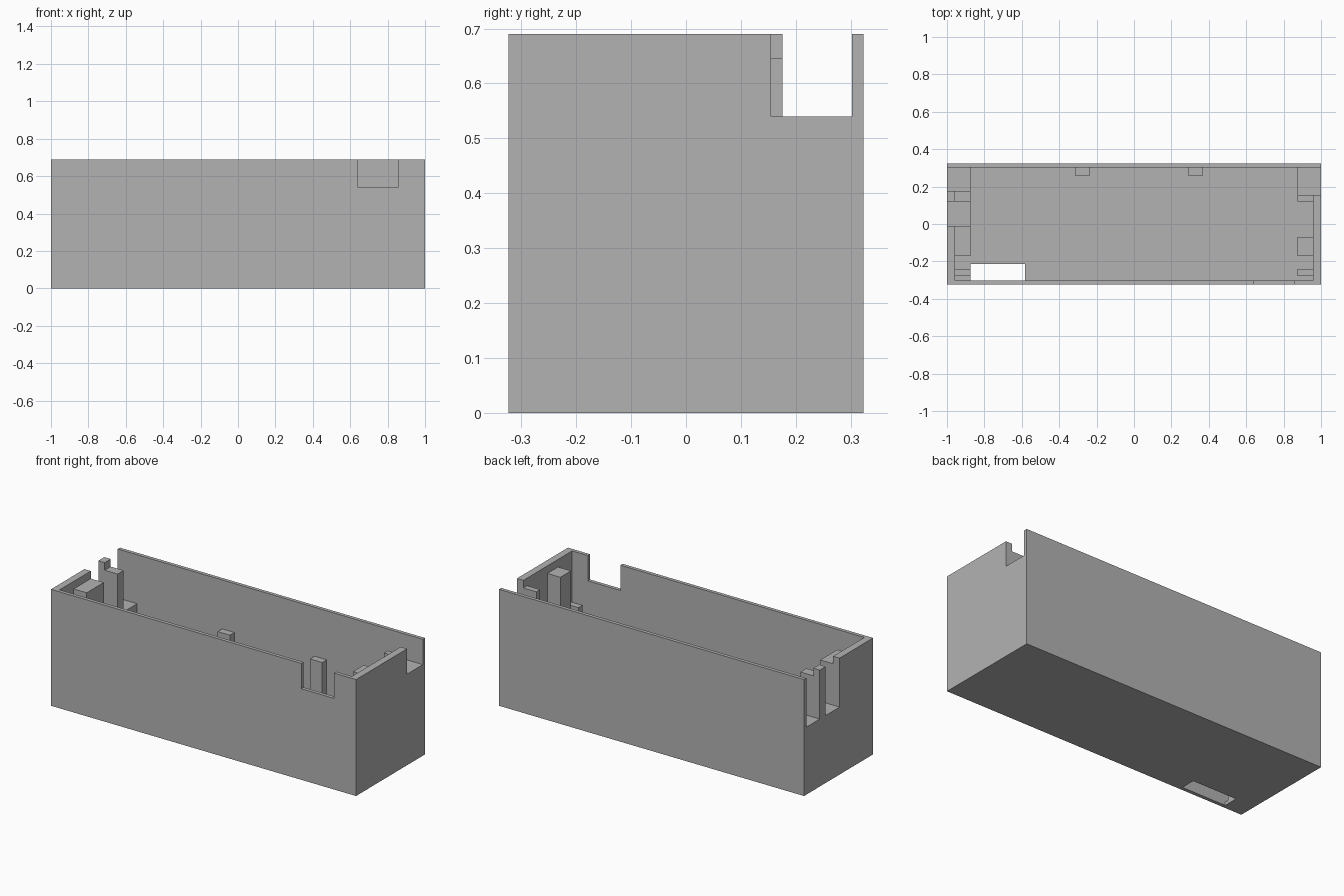
import bpy
import bmesh

old = bpy.data.objects.get("Cube")
if old:
    bpy.data.objects.remove(old, do_unlink=True)

grey = bpy.data.materials.new("plain grey")
grey.use_nodes = True
COLOUR = (0.45, 0.45, 0.45, 1)
grey.diffuse_color = COLOUR
grey.node_tree.nodes["Principled BSDF"].inputs["Base Color"].default_value = COLOUR


def box(name, xs, ys, zs):
    """Box between the given limits on each axis."""
    bm = bmesh.new()
    bmesh.ops.create_cube(bm, size=1)
    for v in bm.verts:
        v.co = [lim[0] if c < 0 else lim[1] for c, lim in zip(v.co, (xs, ys, zs))]
    mesh = bpy.data.meshes.new(name)
    bm.to_mesh(mesh)
    bm.free()
    mesh.materials.append(grey)
    obj = bpy.data.objects.new(name, mesh)
    bpy.context.collection.objects.link(obj)
    return obj


def cut(target, xs, ys, zs):
    """Remove a box-shaped volume from the target and discard the cutter."""
    cutter = box("cutter", xs, ys, zs)
    cutter.hide_render = True
    mod = target.modifiers.new("cut", "BOOLEAN")
    mod.operation = "DIFFERENCE"
    mod.solver = "EXACT"
    mod.object = cutter
    bpy.context.view_layer.update()
    graph = bpy.context.evaluated_depsgraph_get()
    mesh = bpy.data.meshes.new_from_object(target.evaluated_get(graph))
    target.modifiers.clear()
    target.data = mesh
    bpy.data.objects.remove(cutter, do_unlink=True)


TOP, FLOOR, OVER = 0.69, 0.02, 0.8
REST, LEDGE, NOTCH = 0.4, 0.645, 0.54     # support heights
IN_X, IN_Y, BLOCK_X = 0.958, 0.302, 0.873  # inner walls, block faces

# Open case with a thin floor and walls
case = box("case_shell", (-1, 1), (-0.323, 0.323), (0, TOP))
cut(case, (-IN_X, IN_X), (-IN_Y, IN_Y), (FLOOR, OVER))

# Wall notches and the floor slot
cut(case, (0.642, 0.855), (-0.4, -0.25), (NOTCH, OVER))
cut(case, (0.9, 1.1), (0.155, IN_Y), (NOTCH, OVER))
cut(case, (-1.1, -0.9), (-0.01, IN_Y), (REST, OVER))
cut(case, (-0.873, -0.583), (-IN_Y, -0.215), (-0.1, 0.1))

# Blocks inside the end at -x
left = (-IN_X, -BLOCK_X)
box("left_end_shelf", left, (-0.01, IN_Y), (FLOOR, REST))
box("left_end_block", left, (-0.17, -0.01), (FLOOR, LEDGE))
box("divider_inner", left, (0.12, 0.176), (REST, LEDGE))
box("divider_outer", (-1, -IN_X), (0.12, 0.176), (REST, TOP))

# Blocks inside the end at +x
right = (BLOCK_X, IN_X)
box("right_corner_shelf", right, (0.155, IN_Y), (FLOOR, NOTCH))
box("right_corner_block", right, (0.12, 0.155), (FLOOR, LEDGE))
box("right_end_block", right, (-0.17, -0.07), (FLOOR, LEDGE))

# Small rests beside the front wall
for name, xs in (("left_front_rest", left), ("right_front_rest", right)):
    box(name, xs, (-0.278, -0.24), (FLOOR, REST))

# Posts along the back wall
for name, x in (("back_post_a", -0.315), ("back_post_b", 0.29)):
    box(name, (x, x + 0.08), (0.26, IN_Y), (FLOOR, REST))
